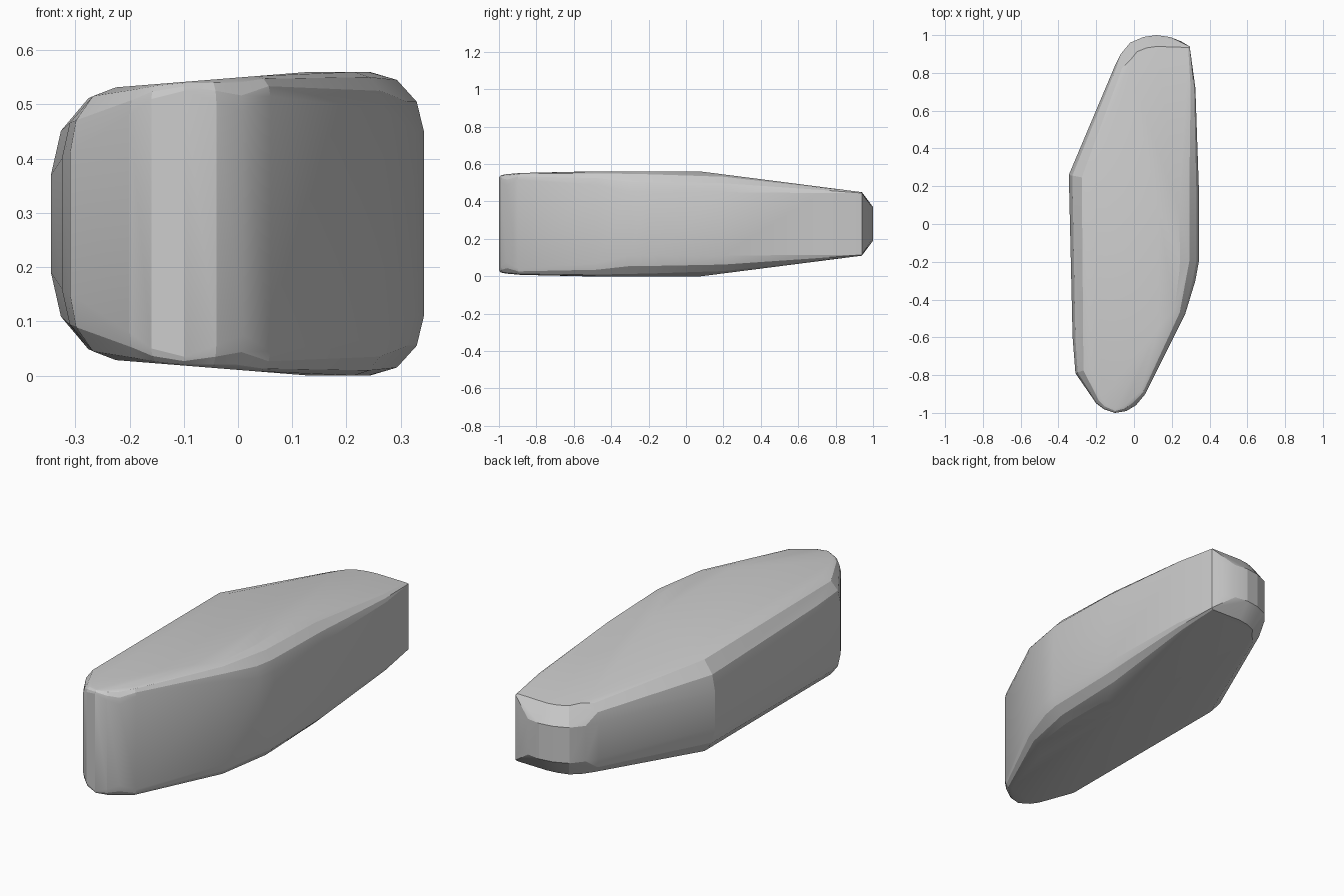
import bpy, bmesh
from math import sin, cos, radians
from mathutils import Vector

if "Cube" in bpy.data.objects:
    bpy.data.objects.remove(bpy.data.objects["Cube"])

# plan outline, counter-clockwise: x, y, half height of upright wall, bevel width
OUTLINE = [
    (-0.10, -1.00, .245, .02), (-0.04, -.99, .225, .03), (0.01, -.96, .205, .04),
    (0.06, -.90, .235, .03), (0.27, -.48, .21, .06), (0.325, -.30, .17, .10),
    (0.343, -.20, .17, .10), (0.343, 0.20, .17, .10), (0.325, 0.72, .165, .05),
    (0.295, 0.94, .165, .01), (0.25, 0.967, .09, .05), (0.19, 0.99, .09, .06),
    (0.12, 1.00, .09, .06), (0.05, 0.99, .09, .06), (-0.02, 0.96, .09, .06),
    (-0.07, 0.90, .09, .06), (-0.10, 0.84, .09, .08), (-0.345, 0.26, .09, .14),
    (-0.325, -.60, .12, .11), (-0.31, -.79, .13, .09), (-0.20, -.95, .20, .04),
    (-0.16, -.98, .23, .03)]
MID = 0.28


def half_height(x, y):
    # gently tilted front plane meets the sloping rear plane
    return min(0.28, 0.28 - 0.08 * (0.13 - x), 0.28 - 0.128 * (y - 0.08))


bm = bmesh.new()
n = len(OUTLINE)
for i, (x, y, wall, bevel) in enumerate(OUTLINE):
    p = Vector((x, y))
    a = (p - Vector(OUTLINE[i - 1][:2])).normalized()
    b = (Vector(OUTLINE[(i + 1) % n][:2]) - p).normalized()
    t = (a + b).normalized()
    inward = Vector((-t.y, t.x))
    inner = p + inward * bevel
    top = half_height(inner.x, inner.y)
    wall = min(wall, top)
    # rounded shoulder, plain chamfer on the rear cap
    for ang in ((0, 90) if y > 0.85 else (0, 30, 60, 90)):
        q = p + inward * bevel * (1 - cos(radians(ang)))
        h = wall + (top - wall) * sin(radians(ang))
        for s in (1, -1):
            bm.verts.new((q.x, q.y, MID + s * h))

# crest points on the roof and underside
for x, y in ((0.13, 0.08), (0.24, 0.08), (0.24, -0.25), (0.13, -0.55)):
    for s in (1, -1):
        bm.verts.new((x, y, MID + s * half_height(x, y)))

# skin the rings
res = bmesh.ops.convex_hull(bm, input=bm.verts[:])
junk = {e for e in res["geom_interior"] + res["geom_unused"]
        if isinstance(e, bmesh.types.BMVert)}
bmesh.ops.delete(bm, geom=list(junk), context='VERTS')
bmesh.ops.dissolve_limit(bm, angle_limit=radians(1), verts=bm.verts[:], edges=bm.edges[:])
bmesh.ops.recalc_face_normals(bm, faces=bm.faces[:])

mesh = bpy.data.meshes.new("faceted_block")
bm.to_mesh(mesh)
bm.free()
body = bpy.data.objects.new("faceted_block", mesh)
bpy.context.collection.objects.link(body)
bpy.context.view_layer.objects.active = body
body.select_set(True)
bpy.ops.object.shade_smooth_by_angle(angle=radians(15))
